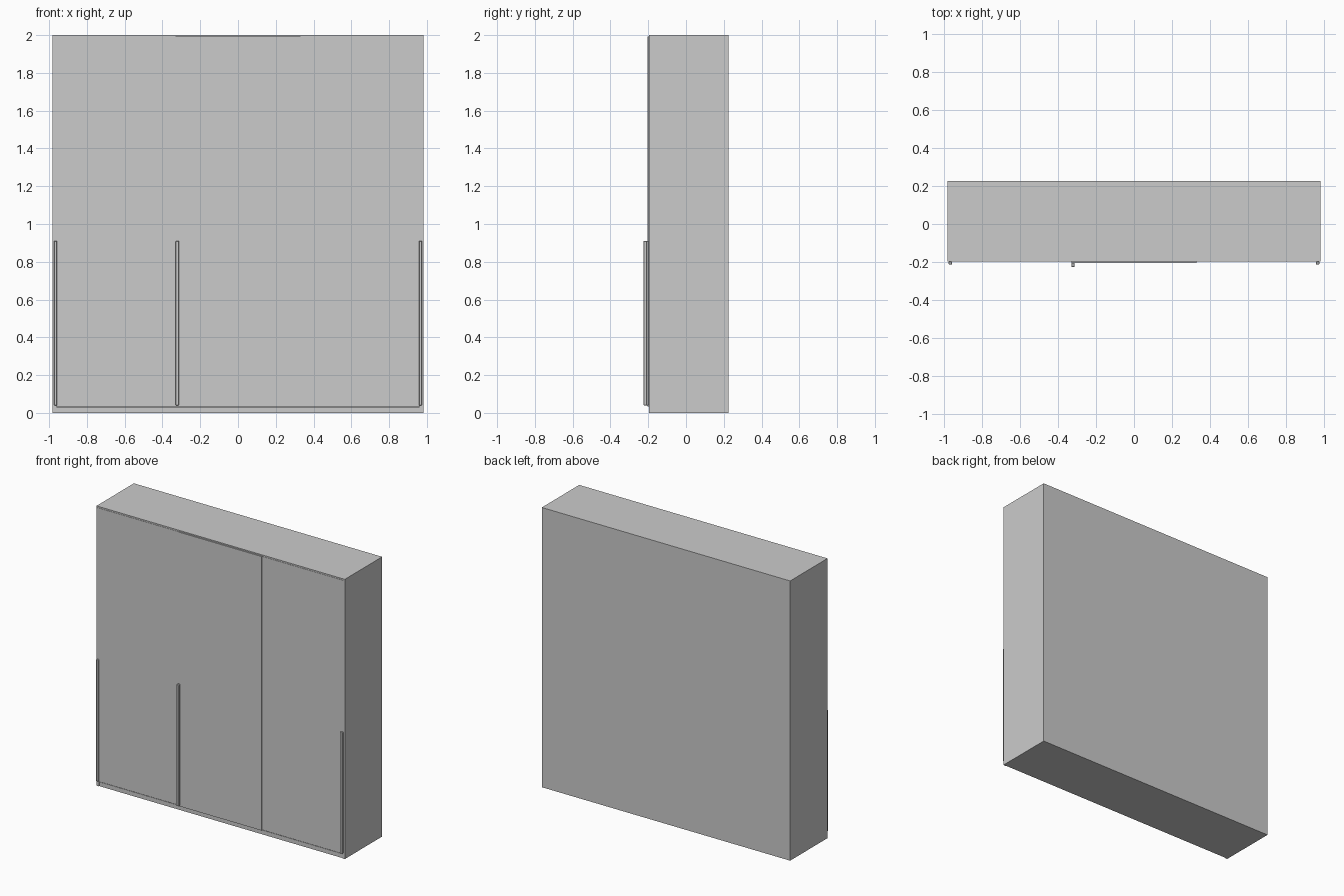
import bpy

if "Cube" in bpy.data.objects:
    bpy.data.objects.remove(bpy.data.objects["Cube"])

W, BACK, FRONT, H = 0.982, 0.226, -0.196, 2.0
T = 0.02   # panel thickness


def box(name, x0, x1, y0, y1, z0, z1, bevel=0.0):
    bpy.ops.mesh.primitive_cube_add(size=1)
    ob = bpy.context.object
    ob.name = name
    ob.location = ((x0 + x1) / 2, (y0 + y1) / 2, (z0 + z1) / 2)
    ob.scale = (x1 - x0, y1 - y0, z1 - z0)
    bpy.ops.object.transform_apply(location=True, rotation=False, scale=True)
    if bevel:
        mod = ob.modifiers.new("bevel", 'BEVEL')
        mod.width = bevel
        mod.segments = 1
    return ob


# Carcass: top, base, back and the two sides
box("top_panel", -W, W, FRONT, BACK, H - T, H)
box("base", -W + T, W - T, FRONT + 0.004, BACK, 0, 0.03)
box("back_panel", -W + T, W - T, BACK - 0.01, BACK, 0.03, H - T)
for side, s in (("left", -1), ("right", 1)):
    xs = sorted((s * W, s * (W - T)))
    box(side + "_side_panel", *xs, FRONT, BACK, 0, H - T)
    # Side door, sitting just in front of the carcass edges
    xs = sorted((s * 0.32, s * (W - 0.01)))
    box(side + "_door", *xs, FRONT - 0.002, FRONT + 0.012, 0.035, H - 0.01)
    # Slim vertical pull on the outer edge of the door
    xs = sorted((s * 0.957, s * 0.975))
    box(side + "_handle", *xs, -0.213, FRONT - 0.002, 0.04, 0.91, 0.003)

# Middle door runs in front of the side doors
box("middle_door", -0.33, 0.33, -0.205, FRONT - 0.001, 0.033, H - 0.008)
box("middle_handle", -0.33, -0.312, -0.226, -0.205, 0.04, 0.91, 0.003)
